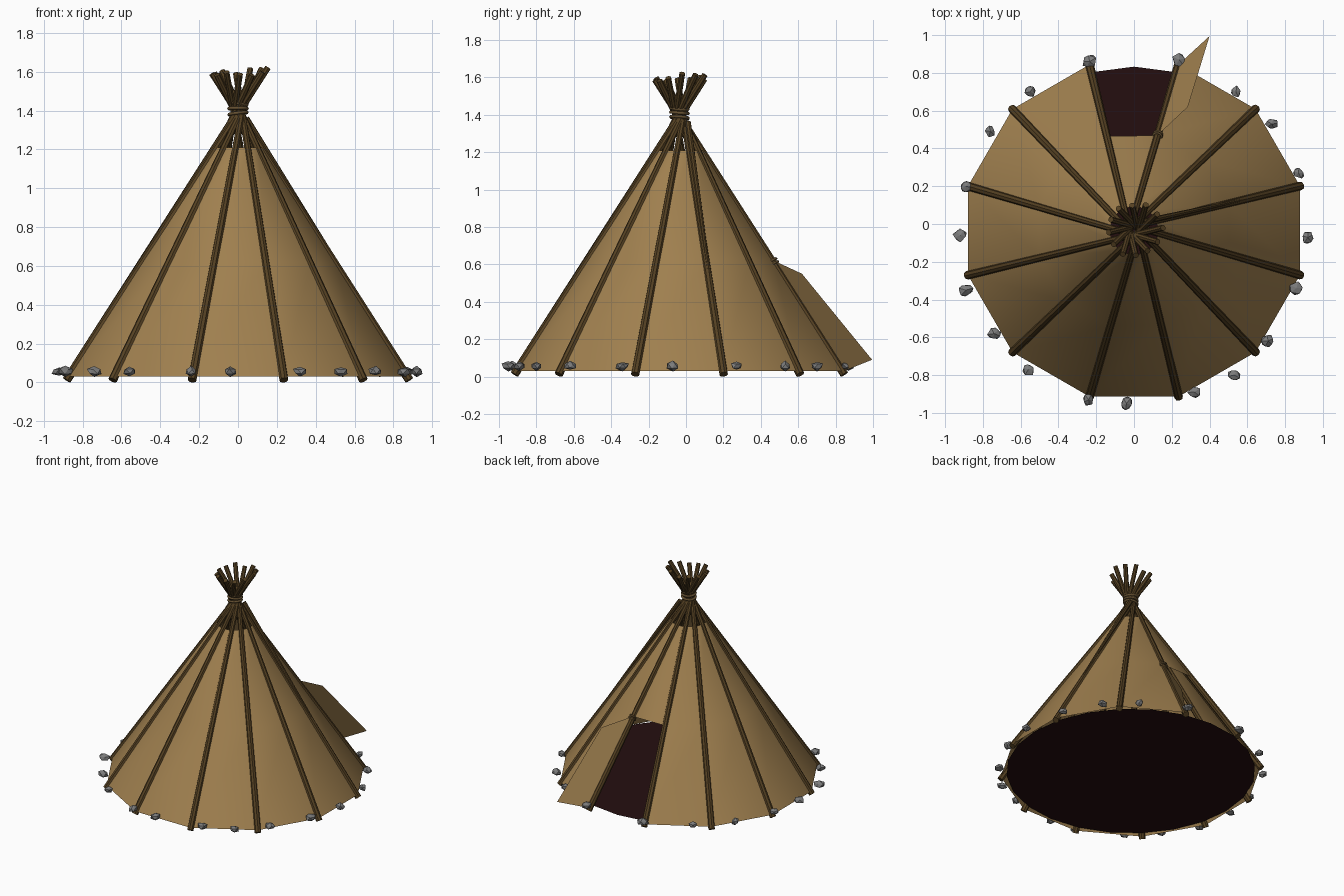
import bpy, bmesh, random
from math import pi, sin, cos, radians
from mathutils import Vector, Matrix

random.seed(4)
cube = bpy.data.objects.get("Cube")
if cube:
    bpy.data.objects.remove(cube, do_unlink=True)

CENTRE = Vector((0, -0.035, 0))
SIDES = 12
COVER_BASE, DOOR_TOP, COVER_TOP = 0.03, 0.62, 1.21
DOOR_PANEL = 2


def material(name, rgb):
    m = bpy.data.materials.new(name)
    m.use_nodes = True
    m.diffuse_color = (*rgb, 1)
    bsdf = next(n for n in m.node_tree.nodes if n.type == 'BSDF_PRINCIPLED')
    bsdf.inputs["Base Color"].default_value = (*rgb, 1)
    bsdf.inputs["Roughness"].default_value = 0.9
    return m


hide = material("tan hide", (0.35, 0.215, 0.078))
wood = material("dark wood", (0.09, 0.052, 0.016))
rope = material("rope", (0.13, 0.08, 0.03))
earth = material("dark floor", (0.018, 0.0045, 0.005))
stone = material("grey stone", (0.2, 0.2, 0.2))


def finish(name, bm, mat, smooth=False):
    mesh = bpy.data.meshes.new(name)
    bm.to_mesh(mesh)
    bm.free()
    mesh.materials.append(mat)
    obj = bpy.data.objects.new(name, mesh)
    bpy.context.collection.objects.link(obj)
    if smooth:
        bpy.ops.object.select_all(action='DESELECT')
        obj.select_set(True)
        bpy.context.view_layer.objects.active = obj
        bpy.ops.object.shade_smooth_by_angle(angle=radians(40))
    return obj


def pole_point(i, z, inset=0.0):
    """Point on the line of pole i; all lines cross near the top with a slight twist."""
    a = radians(15 + 30 * i)
    r = 0.91 - 0.662 * (z - COVER_BASE) - inset
    twist = 0.022 * z / 1.4
    return CENTRE + Vector((r * cos(a) - twist * sin(a), r * sin(a) + twist * cos(a), z))


def stick(name, start, end, r1, r2, sides=8):
    bm = bmesh.new()
    axis = end - start
    place = Matrix.Translation((start + end) / 2) @ axis.to_track_quat('Z', 'Y').to_matrix().to_4x4()
    bmesh.ops.create_cone(bm, cap_ends=True, segments=sides, radius1=r1, radius2=r2,
                          depth=axis.length, matrix=place)
    return finish(name, bm, wood, True)


def ring(name, centre, axis, radius, thickness):
    bpy.ops.mesh.primitive_torus_add(major_segments=16, minor_segments=6, location=centre,
                                     major_radius=radius, minor_radius=thickness,
                                     rotation=axis.to_track_quat('Z', 'Y').to_euler())
    obj = bpy.context.object
    obj.name = name
    obj.data.materials.append(rope)
    bpy.ops.object.shade_smooth()


# Hide cover, with the doorway left open in the back panel
bm = bmesh.new()
rows = [[bm.verts.new(pole_point(i, z)) for i in range(SIDES)]
        for z in (COVER_BASE, DOOR_TOP, COVER_TOP)]
for level, (low, high) in enumerate(zip(rows, rows[1:])):
    for i in range(SIDES):
        j = (i + 1) % SIDES
        if not (level == 0 and i == DOOR_PANEL):
            bm.faces.new((low[i], low[j], high[j], high[i]))
finish("hide_cover", bm, hide, True)

# Dark floor
bm = bmesh.new()
bmesh.ops.create_circle(bm, cap_ends=True, segments=24, radius=0.868,
                        matrix=Matrix.Translation(CENTRE + Vector((0, 0, 0.035))))
finish("floor", bm, earth)

# Poles, fanning out above the tie
for i in range(SIDES):
    top = 1.61 + random.uniform(-0.03, 0.015)
    stick(f"pole_{i + 1}", pole_point(i, 0.012, 0.009), pole_point(i, top, 0.009), 0.023, 0.016)

# Slim extra pole resting against the left side
stick("leaning_pole", pole_point(0, 0.45, -0.004), pole_point(0, 1.36, -0.02) + Vector((0, 0.012, 0)),
      0.008, 0.016)

# Rope lashing where the poles cross
for k, z in enumerate((1.385, 1.41, 1.435)):
    tilt = Vector((0.12 * (k - 1), 0.08, 1))
    ring(f"lashing_{k + 1}", CENTRE + Vector((0, 0, z)), tilt, 0.047, 0.009)

# Door flap swung open from the pole beside the doorway
hinge_top = pole_point(DOOR_PANEL, DOOR_TOP)
hinge_foot = pole_point(DOOR_PANEL, COVER_BASE)
bm = bmesh.new()
corners = (hinge_top, hinge_foot, Vector((0.4, 0.995, 0.09)), Vector((0.285, 0.62, 0.55)))
bm.faces.new([bm.verts.new(c) for c in corners])
finish("door_flap", bm, hide)

# Rope tie at the top of the hinge
for k in range(2):
    ring(f"flap_tie_{k + 1}", pole_point(DOOR_PANEL, DOOR_TOP - 0.016 * k, 0.006),
         hinge_top - hinge_foot, 0.023, 0.006)

# Stones weighing down the hem
spots = ((-.235, .86), (.24, .87), (-.55, .7), (.54, .7), (-.76, .49), (.73, .53), (-.89, .2),
         (.87, .27), (-.92, -.06), (.92, -.07), (-.89, -.35), (.86, -.34), (-.74, -.58),
         (.71, -.62), (-.56, -.77), (.53, -.8), (-.24, -.93), (-.04, -.95), (.32, -.89))
for n, (x, y) in enumerate(spots):
    bm = bmesh.new()
    bmesh.ops.create_icosphere(bm, subdivisions=1, radius=1)
    for v in bm.verts:
        v.co *= random.uniform(0.75, 1.15)
    size = random.uniform(0.034, 0.044)
    bm.transform(Matrix.Translation((x, y, 0.057)) @ Matrix.Rotation(random.uniform(0, 2 * pi), 4, 'Z')
                 @ Matrix.Diagonal((size, size * 0.85, 0.026, 1)))
    finish(f"stone_{n + 1}", bm, stone)
